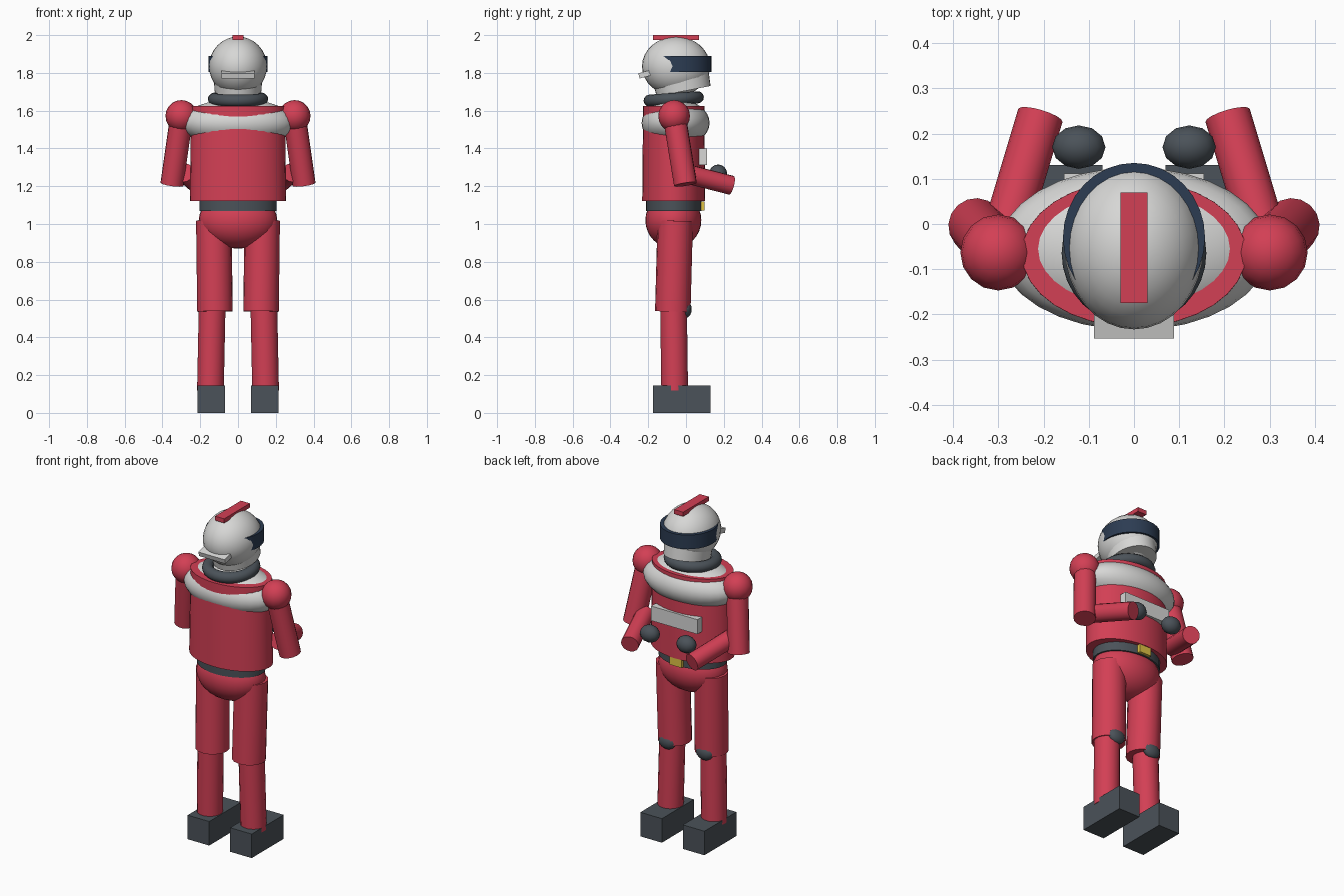
import bpy, math
from mathutils import Vector

cube = bpy.data.objects.get("Cube")
if cube:
    bpy.data.objects.remove(cube, do_unlink=True)


def material(name, r, g, b):
    m = bpy.data.materials.new(name)
    m.use_nodes = True
    m.diffuse_color = (r, g, b, 1)
    m.node_tree.nodes["Principled BSDF"].inputs["Base Color"].default_value = (r, g, b, 1)
    return m


RED = material("suit red", 0.65, 0.05, 0.09)
WHITE = material("light grey", 0.68, 0.68, 0.67)
DARK = material("dark grey", 0.07, 0.085, 0.1)
NAVY = material("visor navy", 0.025, 0.045, 0.085)
YELLOW = material("buckle yellow", 0.75, 0.55, 0.06)


def finish(name, mat, smooth=True):
    ob = bpy.context.object
    ob.name = name
    ob.data.materials.append(mat)
    bpy.ops.object.transform_apply(location=False, rotation=True, scale=True)
    if smooth:
        bpy.ops.object.shade_smooth_by_angle(angle=math.radians(45))
    return ob


def ball(name, mat, loc, radii, segments=32, rings=16):
    bpy.ops.mesh.primitive_uv_sphere_add(segments=segments, ring_count=rings, radius=1, location=loc)
    bpy.context.object.scale = radii
    return finish(name, mat)


def drum(name, mat, loc, rx, ry, height, taper=1.0, tilt=0, sides=32):
    # upright elliptical cylinder; taper is bottom size over top size
    bpy.ops.mesh.primitive_cone_add(vertices=sides, radius1=taper, radius2=1, depth=1, location=loc)
    bpy.context.object.scale = (rx, ry, height)
    bpy.context.object.rotation_euler.x = math.radians(tilt)
    return finish(name, mat)


def limb(name, mat, start, end, radius, sides=16):
    a, b = Vector(start), Vector(end)
    bpy.ops.mesh.primitive_cylinder_add(vertices=sides, radius=radius, depth=(b - a).length, location=(a + b) / 2)
    bpy.context.object.rotation_euler = (b - a).to_track_quat('Z', 'Y').to_euler()
    return finish(name, mat)


def box(name, mat, low, high, tilt=0):
    lo, hi = Vector(low), Vector(high)
    bpy.ops.mesh.primitive_cube_add(size=1, location=(lo + hi) / 2)
    bpy.context.object.scale = hi - lo
    bpy.context.object.rotation_euler.x = math.radians(tilt)
    return finish(name, mat, smooth=False)


# Helmet with visor, chin guard, crest and rear spoiler
ball("helmet", WHITE, (0, -0.053, 1.835), (0.153, 0.18, 0.157))
drum("visor", NAVY, (0, -0.03, 1.848), 0.157, 0.165, 0.085)
drum("chin_guard", WHITE, (0, -0.02, 1.74), 0.128, 0.15, 0.075, taper=0.97, tilt=11)
box("crest", RED, (-0.03, -0.175, 1.974), (0.03, 0.07, 2.0))
box("spoiler", WHITE, (-0.088, -0.25, 1.778), (0.088, -0.19, 1.806), tilt=15)

# Collar
bpy.ops.mesh.primitive_torus_add(major_segments=32, minor_segments=12, major_radius=0.128,
                                 minor_radius=0.032, location=(0, -0.065, 1.662))
bpy.context.object.rotation_euler.x = math.radians(4)
finish("collar", DARK)

# Torso, shoulder yoke, chest panel, belt and hips
drum("torso", RED, (0, -0.065, 1.373), 0.248, 0.162, 0.505, taper=1.03)
ball("shoulder_yoke", WHITE, (0, -0.055, 1.535), (0.30, 0.18, 0.128))
box("chest_panel", WHITE, (-0.155, 0.07, 1.312), (0.155, 0.112, 1.40))
drum("belt", DARK, (0, -0.065, 1.095), 0.205, 0.147, 0.054)
box("buckle", YELLOW, (-0.04, 0.06, 1.072), (0.04, 0.098, 1.12))
ball("hips", RED, (0, -0.067, 1.02), (0.208, 0.148, 0.15))

# Arms and legs, once for each side
for side, s in (("left", 1), ("right", -1)):
    ball(side + "_shoulder", RED, (s * 0.30, -0.063, 1.572), (0.084,) * 3, 16, 10)
    limb(side + "_upper_arm", RED, (s * 0.30, -0.06, 1.56), (s * 0.35, -0.003, 1.21), 0.061)
    limb(side + "_forearm", RED, (s * 0.285, -0.02, 1.272), (s * 0.207, 0.24, 1.205), 0.051)
    ball(side + "_hand", DARK, (s * 0.122, 0.17, 1.265), (0.059, 0.048, 0.05), 12, 8)
    limb(side + "_thigh", RED, (s * 0.128, -0.057, 1.018), (s * 0.122, -0.07, 0.537), 0.094)
    ball(side + "_knee_pad", DARK, (s * 0.125, 0.0, 0.548), (0.055, 0.03, 0.045), 12, 8)
    limb(side + "_shin", RED, (s * 0.137, -0.066, 0.56), (s * 0.146, -0.06, 0.118), 0.072)
    box(side + "_boot", DARK, (s * 0.142 - 0.072, -0.175, 0), (s * 0.142 + 0.072, 0.13, 0.145))
